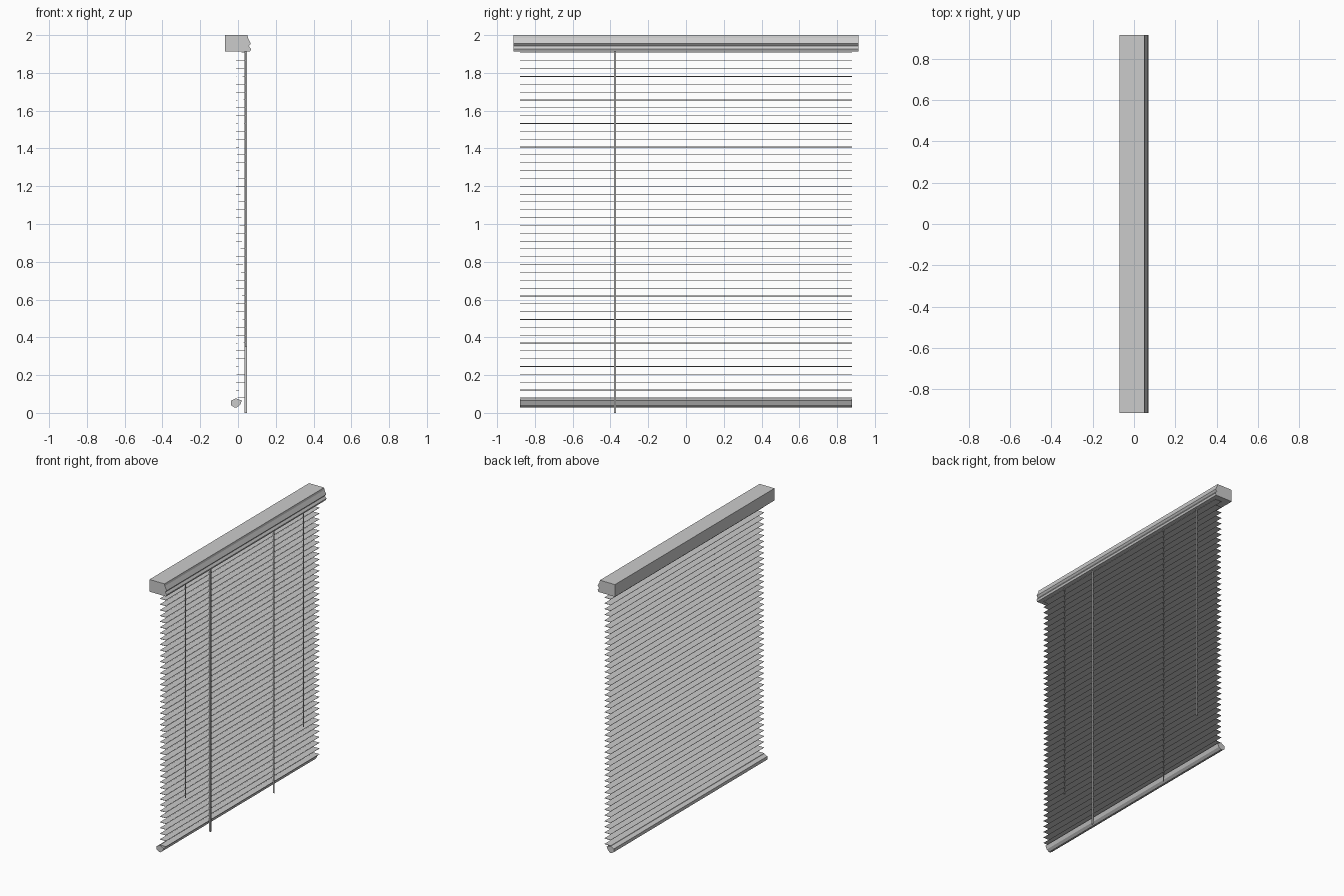
import bpy, bmesh

if "Cube" in bpy.data.objects:
    bpy.data.objects.remove(bpy.data.objects["Cube"])

def new_object(name, bm):
    me = bpy.data.meshes.new(name)
    bm.to_mesh(me)
    bm.free()
    ob = bpy.data.objects.new(name, me)
    bpy.context.collection.objects.link(ob)
    return ob

def add_profile(bm, pts, half_len):
    """Extrude an (x, z) profile along y, capped at both ends."""
    face = bm.faces.new([bm.verts.new((x, -half_len, z)) for x, z in pts])
    ext = bmesh.ops.extrude_face_region(bm, geom=[face])
    verts = [g for g in ext["geom"] if isinstance(g, bmesh.types.BMVert)]
    bmesh.ops.translate(bm, vec=(0, 2 * half_len, 0), verts=verts)
    bmesh.ops.recalc_face_normals(bm, faces=bm.faces)

def extrude_profile(name, pts, half_len):
    bm = bmesh.new()
    add_profile(bm, pts, half_len)
    return new_object(name, bm)

def strip(name, corners):
    """Single flat quad."""
    bm = bmesh.new()
    bm.faces.new([bm.verts.new(c) for c in corners])
    return new_object(name, bm)

# Headrail with moulded front valance
extrude_profile("headrail", [
    (-0.07, 1.912), (-0.07, 2.0), (0.05, 2.0), (0.053, 1.985), (0.068, 1.955),
    (0.057, 1.942), (0.069, 1.926), (0.063, 1.912)], 0.913)

# Bottom rail with faceted section
extrude_profile("bottom_rail", [
    (-0.037, 0.064), (-0.012, 0.077), (0.021, 0.065), (0.01, 0.041),
    (-0.008, 0.028), (-0.02, 0.029), (-0.037, 0.041)], 0.878)

# Thin, very slightly tilted slats
bm = bmesh.new()
for i in range(45):
    z = 0.078 + i * 0.0415
    add_profile(bm, [(-0.011, z), (0.038, z + 0.001),
                     (0.038, z + 0.003), (-0.011, z + 0.002)], 0.878)
new_object("slats", bm)

# Tilt wand
bpy.ops.mesh.primitive_cube_add(size=1, location=(0.041, -0.376, 0.96))
wand = bpy.context.object
wand.name = "tilt_wand"
wand.scale = (0.011, 0.009, 1.92)

# Flat cords: two ladder cords and a long pull cord
for name, y, z0 in (("cord_left", -0.66, 0.35), ("pull_cord", 0.35, 0.0),
                    ("cord_right", 0.69, 0.35)):
    strip(name, [(0.036, y, z0), (0.047, y, z0), (0.047, y, 1.92), (0.036, y, 1.92)])
